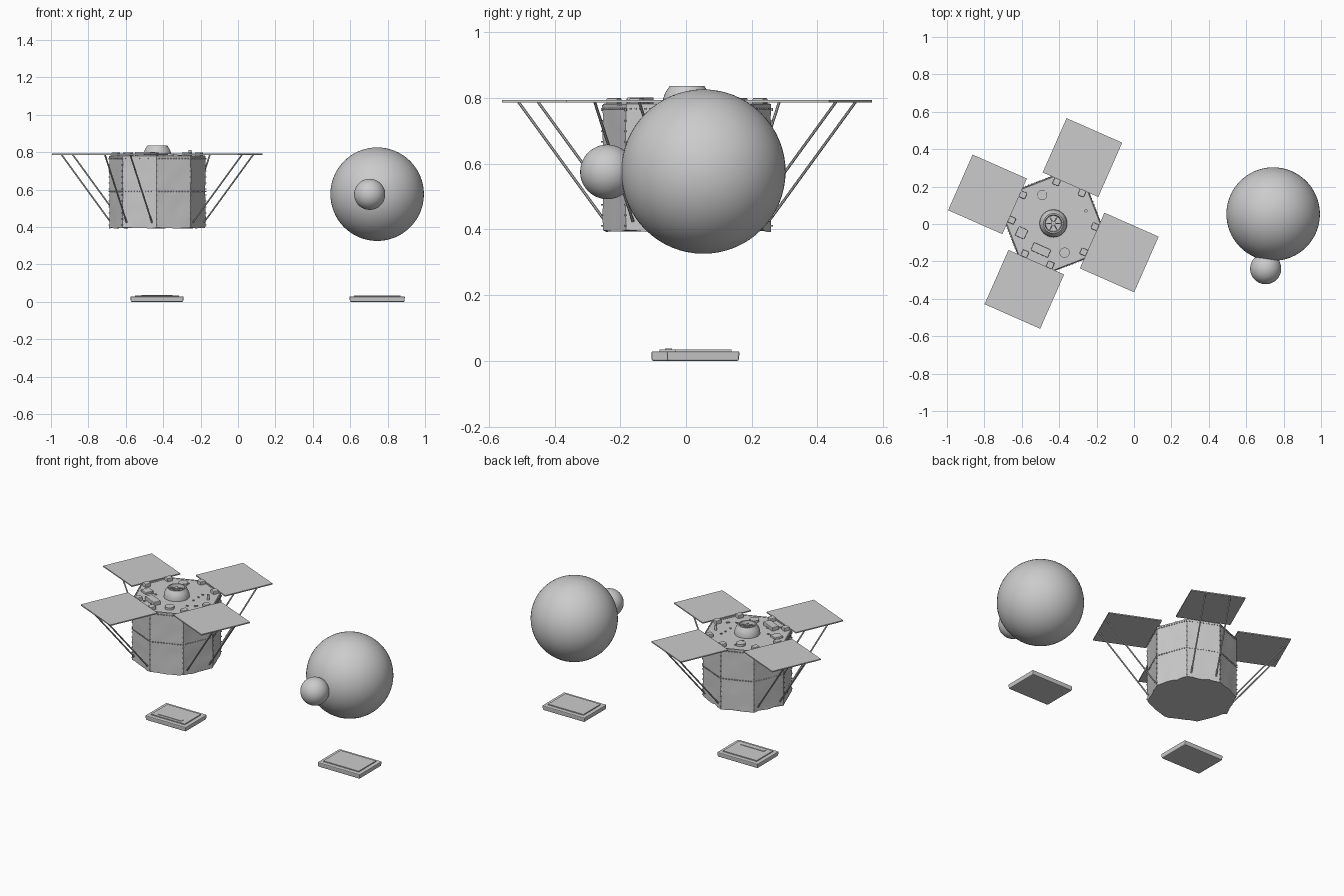
import bpy, bmesh, random
from math import radians, cos, sin, pi
from mathutils import Matrix, Vector

random.seed(4)
cube = bpy.data.objects.get("Cube")
if cube:
    bpy.data.objects.remove(cube, do_unlink=True)

GREY = (0.6, 0.6, 0.6, 1)
mat = bpy.data.materials.new("plain grey")
mat.use_nodes = True
mat.diffuse_color = GREY
mat.node_tree.nodes["Principled BSDF"].inputs["Base Color"].default_value = GREY

HUB = Vector((-0.431, 0.003, 0))
TURN = radians(66.2)          # direction of the first wing
BOTTOM, DECK, WING = 0.396, 0.779, 0.79
RADIUS = 0.257
APOTHEM = RADIUS * cos(pi / 8)


def finish(name, bm, matrix=Matrix(), smooth=False):
    bmesh.ops.recalc_face_normals(bm, faces=bm.faces)
    mesh = bpy.data.meshes.new(name)
    bm.to_mesh(mesh)
    bm.free()
    mesh.materials.append(mat)
    ob = bpy.data.objects.new(name, mesh)
    bpy.context.collection.objects.link(ob)
    ob.matrix_world = matrix
    if smooth:
        bpy.ops.object.select_all(action='DESELECT')
        ob.select_set(True)
        bpy.context.view_layer.objects.active = ob
        bpy.ops.object.shade_smooth_by_angle(angle=radians(30))
    return ob


def add_box(bm, centre, size):
    m = Matrix.Translation(centre) @ Matrix.Diagonal((*size, 1))
    return bmesh.ops.create_cube(bm, size=1, matrix=m)["verts"]


def box(name, centre, size, matrix=Matrix(), bevel=0):
    bm = bmesh.new()
    add_box(bm, centre, size)
    if bevel:
        bmesh.ops.bevel(bm, geom=bm.edges[:], offset=bevel, segments=2,
                        profile=0.5, affect='EDGES')
    return finish(name, bm, matrix)


def add_rod(bm, a, b, r, sides=8):
    a, b = Vector(a), Vector(b)
    d = b - a
    m = Matrix.Translation((a + b) / 2) @ d.to_track_quat('Z', 'Y').to_matrix().to_4x4()
    bmesh.ops.create_cone(bm, cap_ends=True, segments=sides, radius1=r,
                          radius2=r, depth=d.length, matrix=m)


def rod(name, a, b, r, matrix=Matrix(), sides=8):
    bm = bmesh.new()
    add_rod(bm, a, b, r, sides)
    return finish(name, bm, matrix, True)


def ball(name, centre, r):
    bm = bmesh.new()
    bmesh.ops.create_uvsphere(bm, u_segments=64, v_segments=32, radius=r)
    return finish(name, bm, Matrix.Translation(centre), True)


def lathe(name, profile, matrix, steps=40):
    bm = bmesh.new()
    verts = [bm.verts.new((r, 0, z)) for r, z in profile]
    edges = [bm.edges.new(p) for p in zip(verts, verts[1:])]
    bmesh.ops.spin(bm, geom=verts + edges, axis=(0, 0, 1), cent=(0, 0, 0),
                   angle=2 * pi, steps=steps)
    bmesh.ops.remove_doubles(bm, verts=bm.verts, dist=0.0002)
    return finish(name, bm, matrix, True)


hub = Matrix.Translation(HUB) @ Matrix.Rotation(TURN, 4, 'Z')


def corner(k):
    a = pi / 8 + k * pi / 4
    return Vector((RADIUS * cos(a), RADIUS * sin(a), 0))


# Eight-sided body wrapped in slightly crumpled foil
SEG, ROWS = 6, 10
bm = bmesh.new()
rings = []
for j in range(ROWS + 1):
    z = BOTTOM + (DECK - BOTTOM) * j / ROWS
    ring = []
    for k in range(8):
        for i in range(SEG):
            p = corner(k).lerp(corner(k + 1), i / SEG)
            p *= 1 + random.uniform(-0.009, 0.009)
            p.z = z + (random.uniform(-0.004, 0.004) if j < ROWS else 0)
            ring.append(bm.verts.new(p))
    rings.append(ring)
count = 8 * SEG
for low, high in zip(rings, rings[1:]):
    for i in range(count):
        n = (i + 1) % count
        bm.faces.new((low[i], low[n], high[n], high[i]))
bm.faces.new(rings[0])
bm.faces.new(rings[-1])
finish("foil_body", bm, hub, True)

# Rows of fasteners along the edges and the middle seam
bm = bmesh.new()
for k in range(8):
    a, b = corner(k) * 1.005, corner(k + 1) * 1.005
    for i in range(12):
        p = a.lerp(b, i / 12)
        for z in (0.59, DECK - 0.012):
            add_box(bm, (p.x, p.y, z), (0.006, 0.006, 0.005))
        add_box(bm, (a.x, a.y, BOTTOM + 0.015 + i * 0.032), (0.006, 0.006, 0.005))
finish("foil_fasteners", bm, hub)

# Raised lip around the deck
bm = bmesh.new()
for k in range(8):
    up = Vector((0, 0, DECK))
    add_rod(bm, corner(k) * 0.98 + up, corner(k + 1) * 0.98 + up, 0.004, 6)
finish("deck_rim", bm, hub)

# Four wings, each with two clamps and two struts
for k in range(4):
    m = Matrix.Translation(HUB) @ Matrix.Rotation(TURN + k * pi / 2, 4, 'Z')
    box(f"solar_wing_{k + 1}", (0.385, 0, WING), (0.317, 0.325, 0.007), m)
    for side in (-1, 1):
        tag = f"{k + 1}_{'a' if side < 0 else 'b'}"
        y = side * 0.074
        box("wing_clamp_" + tag, (0.21, y, DECK + 0.007), (0.036, 0.036, 0.028), m, 0.004)
        rod("wing_strut_" + tag, (APOTHEM + 0.002, y, 0.425),
            (0.528, y, WING - 0.002), 0.0045, m)

# Central collar with a recessed top and a small spider frame
lathe("collar", [(0.074, DECK), (0.073, 0.797), (0.066, 0.816), (0.053, 0.836),
                 (0.046, 0.836), (0.042, 0.815), (0, 0.815)], Matrix.Translation(HUB))
bm = bmesh.new()
for k in range(6):
    a = k * pi / 3
    add_rod(bm, (0.042 * cos(a), 0.042 * sin(a), 0.818), (0, 0, 0.831), 0.004, 6)
add_rod(bm, (0, 0, 0.812), (0, 0, 0.834), 0.012, 12)
finish("collar_spider", bm, Matrix.Translation(HUB))

# Deck equipment
tilt = Matrix.Rotation(radians(-24), 4, 'Z')


def on_deck(x, y):
    return Matrix.Translation(HUB + Vector((x, y, DECK))) @ tilt


box("instrument_box", (0, 0, 0.011), (0.1, 0.046, 0.024), on_deck(-0.067, -0.142), 0.003)
box("sensor_block", (0, 0, 0.006), (0.054, 0.054, 0.014), on_deck(-0.17, -0.05), 0.003)
for n, (x, y) in enumerate([(-0.06, 0.152), (0.06, -0.156)], 1):
    rod(f"deck_canister_{n}", (0, 0, -0.002), (0, 0, 0.014), 0.027, on_deck(x, y), 24)
rod("deck_antenna", (0, 0, 0), (0, 0, 0.032), 0.008, on_deck(0.174, 0.067), 16)
bm = bmesh.new()
for k in range(16):
    a, r = random.uniform(0, 2 * pi), random.uniform(0.11, 0.2)
    add_box(bm, (r * cos(a), r * sin(a), DECK + 0.002), (0.009, 0.009, 0.008))
finish("deck_fittings", bm, hub)

# Large and small spheres
ball("large_sphere", (0.744, 0.053, 0.576), 0.25)
ball("small_sphere", (0.704, -0.239, 0.575), 0.083)


# Two floor plaques with raised centre plates
def plaque(name, x, y, w, d):
    bm = bmesh.new()
    verts = add_box(bm, (0, 0, 0.0145), (w, d, 0.029))
    for v in verts:
        if v.co.z < 0.01:
            v.co.x *= 0.98
            v.co.y *= 0.98
    bmesh.ops.bevel(bm, geom=bm.edges[:], offset=0.005, segments=2,
                    profile=0.5, affect='EDGES')
    m = Matrix.Translation((x, y, 0))
    finish(name + "_base", bm, m)
    box(name + "_plate", (0, 0, 0.031), (w - 0.05, d - 0.05, 0.008), m)


plaque("left_plaque", 0.744, 0.052, 0.297, 0.222)
plaque("right_plaque", -0.433, 0, 0.285, 0.212)
box("right_plaque_bar", (-0.433, -0.053, 0.035), (0.165, 0.022, 0.006))
